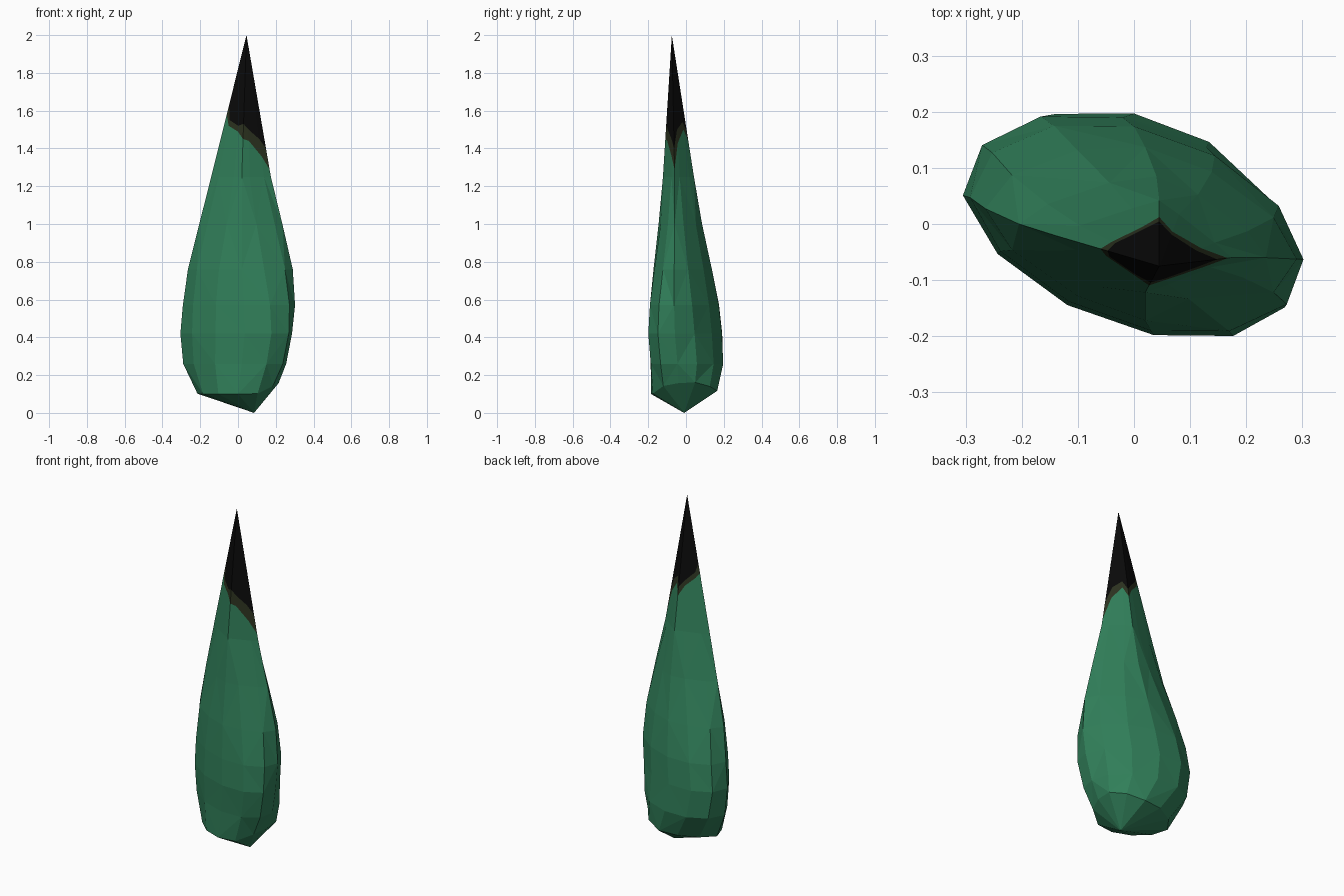
import bpy, bmesh, math
from mathutils import Vector

if "Cube" in bpy.data.objects:
    bpy.data.objects.remove(bpy.data.objects["Cube"])

N = 12  # columns: 0 right, 3 back, 6 left, 9 front


def material(name, rgb):
    m = bpy.data.materials.new(name)
    m.diffuse_color = (*rgb, 1)
    m.use_nodes = True
    m.node_tree.nodes["Principled BSDF"].inputs["Base Color"].default_value = m.diffuse_color
    return m


def ring(z, xl, xr, yf, yb, p, skew, xf, xb):
    """Section through four corners; p=1 is a diamond, p=2 an ellipse."""
    cx, cy = (xl + xr) / 2, (yf + yb) / 2
    right, left = Vector((xr - cx, -skew)), Vector((xl - cx, skew))
    back, front = Vector((xb - cx, yb - cy)), Vector((xf - cx, yf - cy))
    pts = []
    for k in range(N):
        a = 2 * math.pi * k / N
        c, s = math.cos(a), math.sin(a)
        v = (right if c > 0 else left) * abs(c) ** (2 / p)
        v = v + (back if s > 0 else front) * abs(s) ** (2 / p)
        pts.append(Vector((cx + v.x, cy + v.y, z)))
    return pts


# sections from the end of the straight spike down to the base
sections = [
    ring(1.25, -0.142, 0.174, -0.122, 0.042, 1.05, 0.02, 0.02, 0.045),
    ring(1.00, -0.205, 0.235, -0.145, 0.085, 1.35, 0.03, 0.02, 0.04),
    ring(0.76, -0.265, 0.290, -0.172, 0.137, 1.65, 0.045, 0.02, 0.02),
    ring(0.57, -0.292, 0.302, -0.190, 0.174, 1.9, 0.055, 0.03, 0.0),
    ring(0.42, -0.305, 0.286, -0.198, 0.190, 2.0, 0.055, 0.035, -0.02),
    ring(0.26, -0.290, 0.255, -0.187, 0.197, 2.0, 0.05, 0.02, 0.0),
    ring(0.10, -0.215, 0.215, -0.185, 0.165, 1.9, 0.03, 0.0, 0.06),
]
for p in sections[-1]:  # base rim rises on the right and back
    p.z += 0.25 * max(0, p.x - 0.1) * 2 + 0.1 * max(0, p.y)

# ragged colour borders on the spike, one height per column
tip = Vector((0.045, -0.075, 2.0))
black_z = [1.40, 1.50, 1.54, 1.49, 1.53, 1.58, 1.63, 1.55, 1.52, 1.53, 1.50, 1.45]
olive_z = [1.29, 1.43, 1.50, 1.44, 1.50, 1.55, 1.58, 1.52, 1.49, 1.45, 1.44, 1.36]


def border(heights):
    return [tip.lerp(b, (2 - z) / (2 - b.z)) for b, z in zip(sections[0], heights)]


rings = [border(black_z), border(olive_z)] + sections
bm = bmesh.new()
top = bm.verts.new(tip)
bottom = bm.verts.new((0.085, -0.01, 0.0))
rv = [[bm.verts.new(p) for p in r] for r in rings]
for k in range(N):
    j = (k + 1) % N
    bm.faces.new((top, rv[0][k], rv[0][j])).material_index = 2
    bm.faces.new((bottom, rv[-1][j], rv[-1][k]))
    for i in range(len(rv) - 1):
        a, b, c, d = rv[i][k], rv[i + 1][k], rv[i + 1][j], rv[i][j]
        mat = 1 if i == 0 else 0
        tris = ((a, b, c), (a, c, d)) if (i + k) % 2 else ((a, b, d), (b, c, d))
        for t in tris:
            bm.faces.new(t).material_index = mat
bmesh.ops.recalc_face_normals(bm, faces=bm.faces)
mesh = bpy.data.meshes.new("pointed_leaf")
bm.to_mesh(mesh)
bm.free()
for m in (material("leaf green", (0.03, 0.21, 0.1)),
          material("dark olive", (0.025, 0.032, 0.014)),
          material("black tip", (0.003, 0.003, 0.003))):
    mesh.materials.append(m)
obj = bpy.data.objects.new("pointed_leaf", mesh)
bpy.context.collection.objects.link(obj)
